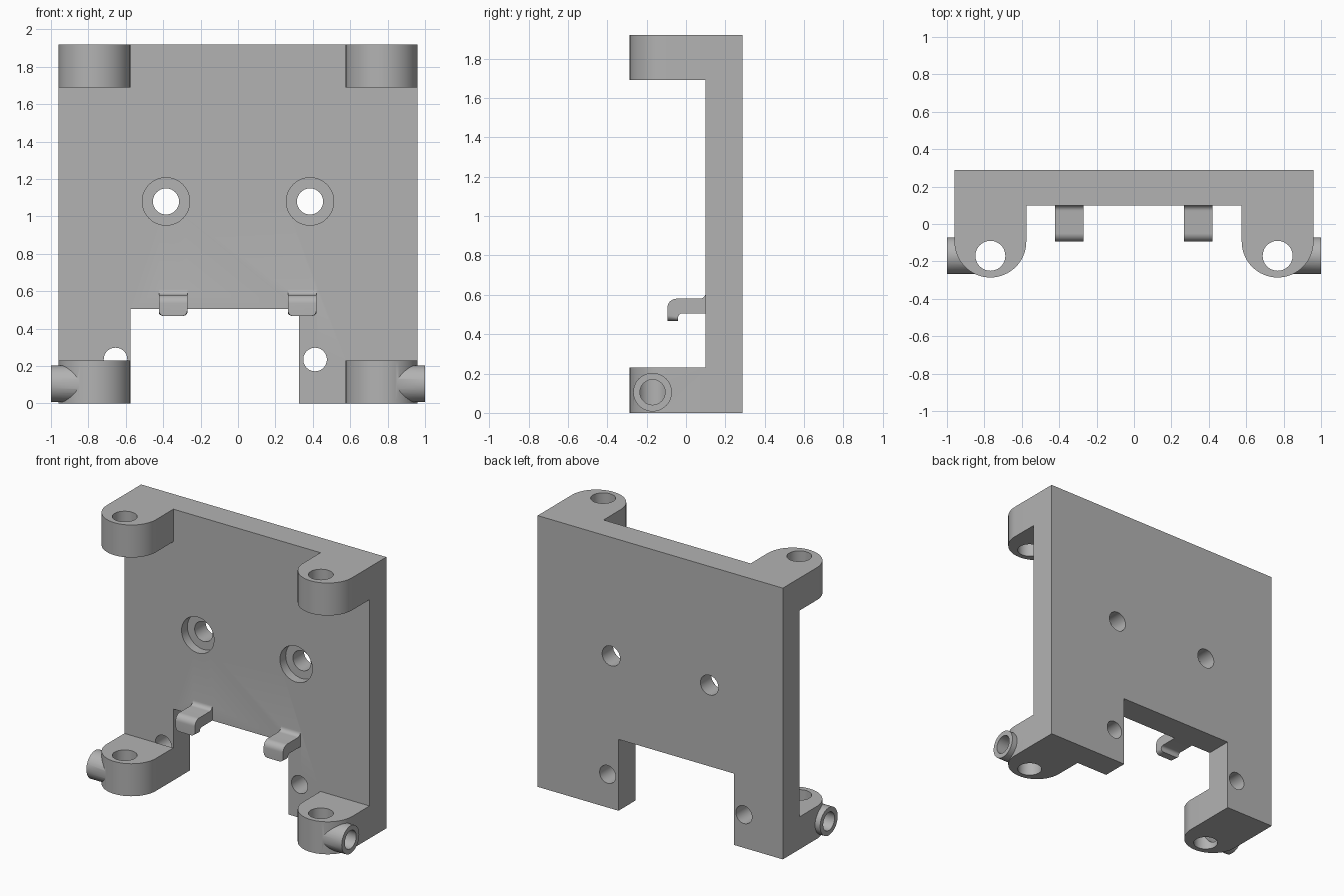
import bpy, bmesh, math
from mathutils import Vector

cube = bpy.data.objects.get("Cube")
if cube:
    bpy.data.objects.remove(cube, do_unlink=True)

grey = bpy.data.materials.new("plain grey")
grey.use_nodes = True
colour = (0.45, 0.45, 0.45, 1)
grey.diffuse_color = colour
grey.node_tree.nodes["Principled BSDF"].inputs["Base Color"].default_value = colour

WIDTH, HEIGHT = 0.96, 1.92
BACK, FACE = 0.288, 0.1
LUG_X, LUG_R, LUG_H = 0.768, 0.192, 0.23
HOLE_Y, TUBE_Z = -0.17, 0.105


def prism(name, points, axis, low, high):
    """Extrude a closed 2D profile along one axis."""
    place = {"x": lambda a, b, d: (d, a, b),
             "y": lambda a, b, d: (a, d, b),
             "z": lambda a, b, d: (a, b, d)}[axis]
    bm = bmesh.new()
    face = bm.faces.new([bm.verts.new(place(a, b, low)) for a, b in points])
    side = bmesh.ops.extrude_face_region(bm, geom=[face])["geom"]
    verts = [g for g in side if isinstance(g, bmesh.types.BMVert)]
    bmesh.ops.translate(bm, verts=verts, vec=Vector(place(0, 0, high - low)))
    bmesh.ops.recalc_face_normals(bm, faces=bm.faces[:])
    mesh = bpy.data.meshes.new(name)
    bm.to_mesh(mesh)
    bm.free()
    mesh.materials.append(grey)
    obj = bpy.data.objects.new(name, mesh)
    bpy.context.collection.objects.link(obj)
    return obj


def arc(ca, cb, r, start, end, steps):
    angles = [math.radians(start + (end - start) * i / steps) for i in range(steps + 1)]
    return [(ca + r * math.cos(t), cb + r * math.sin(t)) for t in angles]


def rod(name, ca, cb, r, axis, low, high):
    return prism(name, arc(ca, cb, r, 0, 360, 48)[:-1], axis, low, high)


def combine(body, other, operation):
    """Apply a boolean and discard the second object."""
    mod = body.modifiers.new("combine", "BOOLEAN")
    mod.operation, mod.object, mod.solver = operation, other, "EXACT"
    bpy.context.view_layer.objects.active = body
    bpy.ops.object.modifier_apply(modifier=mod.name)
    bpy.data.objects.remove(other, do_unlink=True)


# Back plate with an off-centre notch in its lower edge
NOTCH_L, NOTCH_R, NOTCH_Z = LUG_R - LUG_X, 0.327, 0.505
bracket = prism("mounting_bracket", [
    (-WIDTH, 0), (NOTCH_L, 0), (NOTCH_L, NOTCH_Z), (NOTCH_R, NOTCH_Z),
    (NOTCH_R, 0), (WIDTH, 0), (WIDTH, HEIGHT), (-WIDTH, HEIGHT)], "y", FACE, BACK)

# Counterbored screw holes and plain lower holes
for x in (-0.385, 0.385):
    combine(bracket, rod("screw_hole", x, 1.08, 0.07, "y", 0, 0.4), "DIFFERENCE")
    combine(bracket, rod("counterbore", x, 1.08, 0.127, "y", 0, FACE + 0.065), "DIFFERENCE")
for x in (-0.655, 0.412):
    combine(bracket, rod("lower_hole", x, 0.235, 0.063, "y", 0, 0.4), "DIFFERENCE")

# Rounded corner lugs; the lower pair carries hollow side tubes
for side in (-1, 1):
    x = side * LUG_X
    outline = [(x + LUG_R, FACE), (x - LUG_R, FACE)] + arc(x, -0.094, LUG_R, 180, 360, 32)
    for low in (0, HEIGHT - LUG_H):
        lug = prism("lug", outline, "z", low, low + LUG_H)
        if low == 0:
            ends = sorted((x, side))
            combine(lug, rod("tube", HOLE_Y, TUBE_Z, 0.098, "x", *ends), "UNION")
            ends = sorted((x, side * 1.1))
            combine(lug, rod("bore", HOLE_Y, TUBE_Z, 0.064, "x", *ends), "DIFFERENCE")
        combine(lug, rod("pin_hole", x, HOLE_Y, 0.08, "z", low - 0.1, low + 0.4), "DIFFERENCE")
        combine(bracket, lug, "UNION")

# Hooked clips above the notch
TIP, ARM_TOP, HOOK_Z = -0.094, 0.58, 0.467
hook = ([(FACE, NOTCH_Z), (FACE, ARM_TOP + 0.03)]
        + arc(FACE - 0.03, ARM_TOP + 0.03, 0.03, 0, -90, 6)[1:]
        + arc(TIP + 0.045, ARM_TOP - 0.045, 0.045, 90, 180, 8)
        + [(TIP, HOOK_Z), (-0.04, HOOK_Z)]
        + arc(-0.02, NOTCH_Z - 0.02, 0.02, 180, 90, 6))
for x in (-0.347, 0.343):
    clip = prism("clip", hook, "x", x - 0.076, x + 0.076)
    bm = bmesh.new()
    bm.from_mesh(clip.data)
    corners = [e for e in bm.edges
               if all(abs(v.co.z - HOOK_Z) < 0.001 for v in e.verts)
               and abs(e.verts[0].co.x - e.verts[1].co.x) < 0.001]
    bmesh.ops.bevel(bm, geom=corners, offset=0.03, segments=6, profile=0.5, affect="EDGES")
    bm.to_mesh(clip.data)
    bm.free()
    combine(bracket, clip, "UNION")

# Smooth round surfaces, crisp edges
bpy.ops.object.select_all(action="DESELECT")
bracket.select_set(True)
bpy.context.view_layer.objects.active = bracket
bpy.ops.object.shade_smooth_by_angle(angle=math.radians(30))
